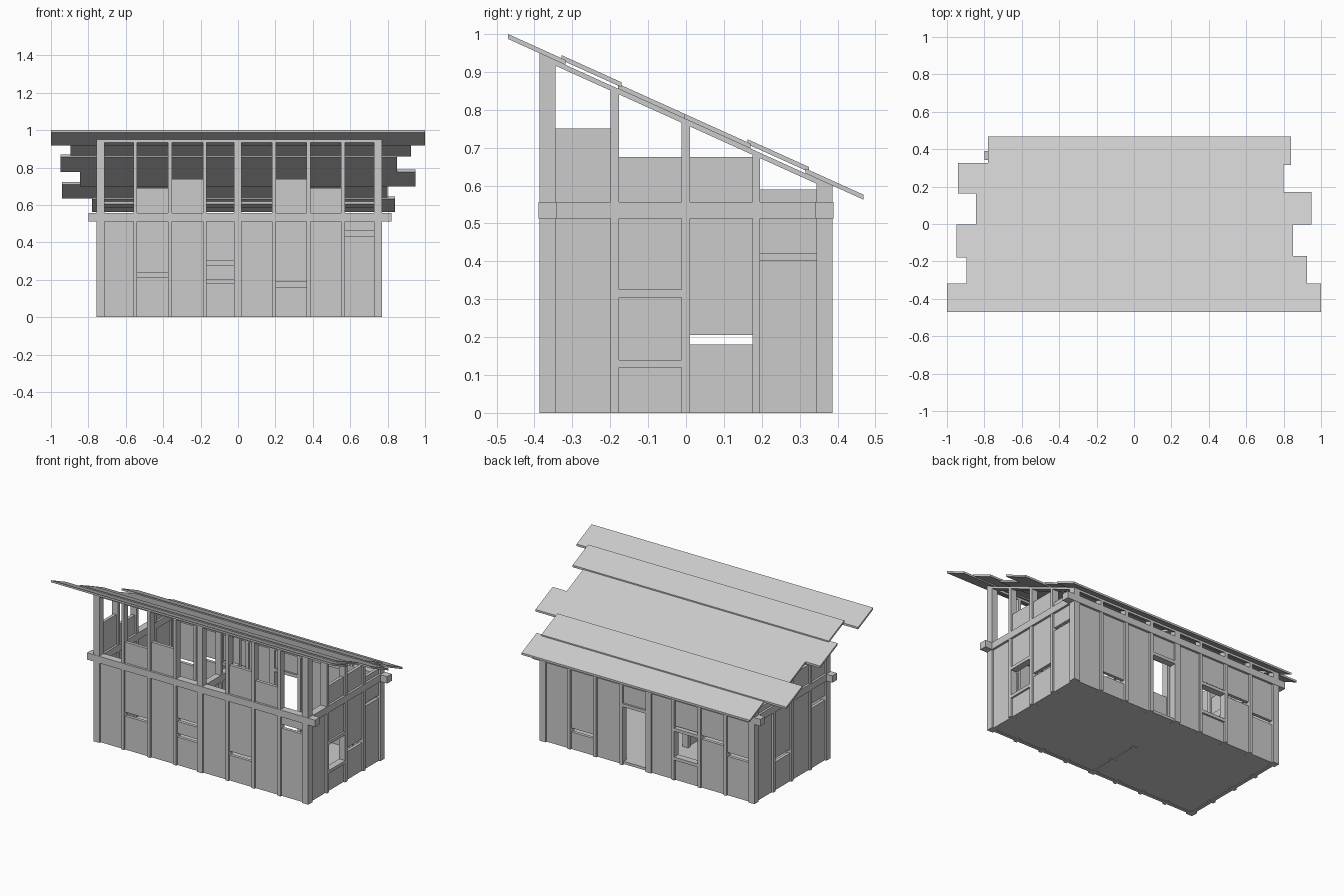
import bpy

if "Cube" in bpy.data.objects:
    bpy.data.objects.remove(bpy.data.objects["Cube"])

SLOPE = 0.452


def roof_top(y):
    return 1.0 - SLOPE * (y + 0.47)


def under(y):
    return roof_top(y) - 0.013


def block(name, x0, x1, y0, y1, z0, z1):
    """Six-sided block; z0 / z1 may be a number or a function of y (sloped face)."""
    def z(v, y):
        return v(y) if callable(v) else v
    v = [(x, y, z(h, y)) for h in (z0, z1)
         for x, y in ((x0, y0), (x1, y0), (x1, y1), (x0, y1))]
    f = [(3, 2, 1, 0), (4, 5, 6, 7), (0, 1, 5, 4), (1, 2, 6, 5), (2, 3, 7, 6), (3, 0, 4, 7)]
    me = bpy.data.meshes.new(name)
    me.from_pydata(v, [], f)
    ob = bpy.data.objects.new(name, me)
    bpy.context.collection.objects.link(ob)
    return ob


# Wall outline and framing positions
X0, X1, Y0, Y1, T = -0.757, 0.77, -0.387, 0.387, 0.043
RAIL0, RAIL1 = 0.513, 0.557
post_x = [(-0.558, -0.539), (-0.374, -0.353), (-0.187, -0.168), (-0.022, 0.018),
          (0.181, 0.202), (0.367, 0.388), (0.552, 0.572)]
post_y = [(-0.199, -0.177), (-0.012, 0.01), (0.175, 0.195)]


def bays(lo, posts, hi):
    edges = [lo + T] + [e for p in posts for e in p] + [hi - T]
    return list(zip(edges[0::2], edges[1::2]))


bays_x, bays_y = bays(X0, post_x, X1), bays(Y0, post_y, Y1)

# Floor
block("floor", X0 + 0.012, X1 - 0.012, Y0 + 0.012, Y1 - 0.012, 0.003, 0.02)

# Corner posts
for x in (X0, X1 - T):
    for y in (Y0, Y1 - T):
        block("corner_post", x, x + T, y, y + T, 0, under)

# Intermediate posts, rails and top beams of the long walls
for y, label in ((Y0, "front"), (Y1 - T, "back")):
    for a, b in post_x:
        block(label + "_post", a, b, y, y + T, 0, under)
    block(label + "_rail", -0.80, 0.82, y - 0.002, y + T + 0.002, RAIL0, RAIL1)
    block(label + "_top_beam", X0, X1, y, y + T, lambda v: under(v) - 0.014, under)

# Intermediate posts, rails and rafters of the end walls
for x, label in ((X0, "left"), (X1 - T, "right")):
    for a, b in post_y:
        block(label + "_post", x, x + T, a, b, 0, under)
    block(label + "_rail", x - 0.002, x + T + 0.002, Y0, Y1, RAIL0, RAIL1)
    block(label + "_rafter", x, x + T, Y0, Y1, lambda v: under(v) - 0.014, under)


def spans(gaps, lo=0.0, hi=RAIL0 + 0.01):
    """Solid height ranges left over once the gaps are removed."""
    for a, b in gaps:
        if a > lo:
            yield lo, a
        lo = b
    yield lo, hi


def wall(label, bay_list, gaps, uppers, place):
    for i, (a, b) in enumerate(bay_list):
        for lo, hi in spans(gaps.get(i, [])):
            place(label + "_panel", a, b, lo, hi, 0.012, 0.032)
        if i in uppers:
            place(label + "_upper_panel", a, b, RAIL1 - 0.01, uppers[i], 0.012, 0.032)


# Placement of panels: d0..d1 is the depth measured inward from the wall face
def on_front(n, a, b, lo, hi, d0, d1):
    block(n, a, b, Y0 + d0, Y0 + d1, lo, hi)


def on_back(n, a, b, lo, hi, d0, d1):
    block(n, a, b, Y1 - d1, Y1 - d0, lo, hi)


def on_left(n, a, b, lo, hi, d0, d1):
    block(n, X0 + d0, X0 + d1, a, b, lo, hi)


def on_right(n, a, b, lo, hi, d0, d1):
    block(n, X1 - d1, X1 - d0, a, b, lo, hi)


# Wall panels with their slits, windows and doorway
wall("front", bays_x,
     {1: [(0.215, 0.24)], 3: [(0.18, 0.203), (0.28, 0.303)],
      5: [(0.163, 0.188)], 7: [(0.435, 0.46)]},
     {1: 0.69, 2: 0.74, 5: 0.74, 6: 0.69}, on_front)
wall("back", bays_x,
     {0: [(0.25, 0.275)], 1: [(0.31, 0.335)], 2: [(0.14, 0.345)],
      4: [(0.0, 0.375)], 6: [(0.11, 0.135)]},
     {}, on_back)
wall("right", bays_y,
     {1: [(0.12, 0.325)], 2: [(0.18, 0.205)], 3: [(0.402, 0.421)]},
     {1: 0.675, 2: 0.675, 3: 0.59}, on_right)
wall("left", bays_y,
     {0: [(0.385, 0.415)], 2: [(0.18, 0.205)]},
     {0: 0.75, 1: 0.675, 3: 0.59}, on_left)

# Window lintels and sills, door lintel
for n, lo in (("window_sill", 0.12), ("window_lintel", 0.305)):
    on_right(n, *bays_y[1], lo, lo + 0.02, 0.0, T)
    on_back(n, *bays_x[2], lo + 0.01, lo + 0.03, 0.0, T)
on_back("door_lintel", *bays_x[4], 0.375, 0.395, 0.0, T)

# Interior partition running from the front wall to the middle
block("partition_panel", -0.01, 0.006, Y0 + T, post_y[1][0], 0.0, RAIL0)
block("partition_rail", -0.022, 0.018, Y0 + T, post_y[1][1], RAIL0, RAIL1)
for a, b in post_y[:2]:
    block("partition_post", -0.022, 0.018, a, b, 0, under)
block("partition_rafter", -0.022, 0.018, Y0, Y1, lambda v: under(v) - 0.014, under)

# Roof boards: y range, x range, lift above the base layer
for y0, y1, x0, x1, lift in (
        (-0.47, -0.318, -1.0, 1.0, 0), (-0.328, -0.17, -0.895, 0.925, 0.008),
        (-0.18, -0.004, -0.95, 0.85, 0), (-0.004, 0.17, -0.845, 0.95, 0),
        (0.162, 0.325, -0.94, 0.80, 0.008), (0.315, 0.468, -0.78, 0.84, 0)):
    block("roof_board", x0, x1, y0, y1,
          lambda v: under(v) + lift, lambda v: roof_top(v) + lift)
